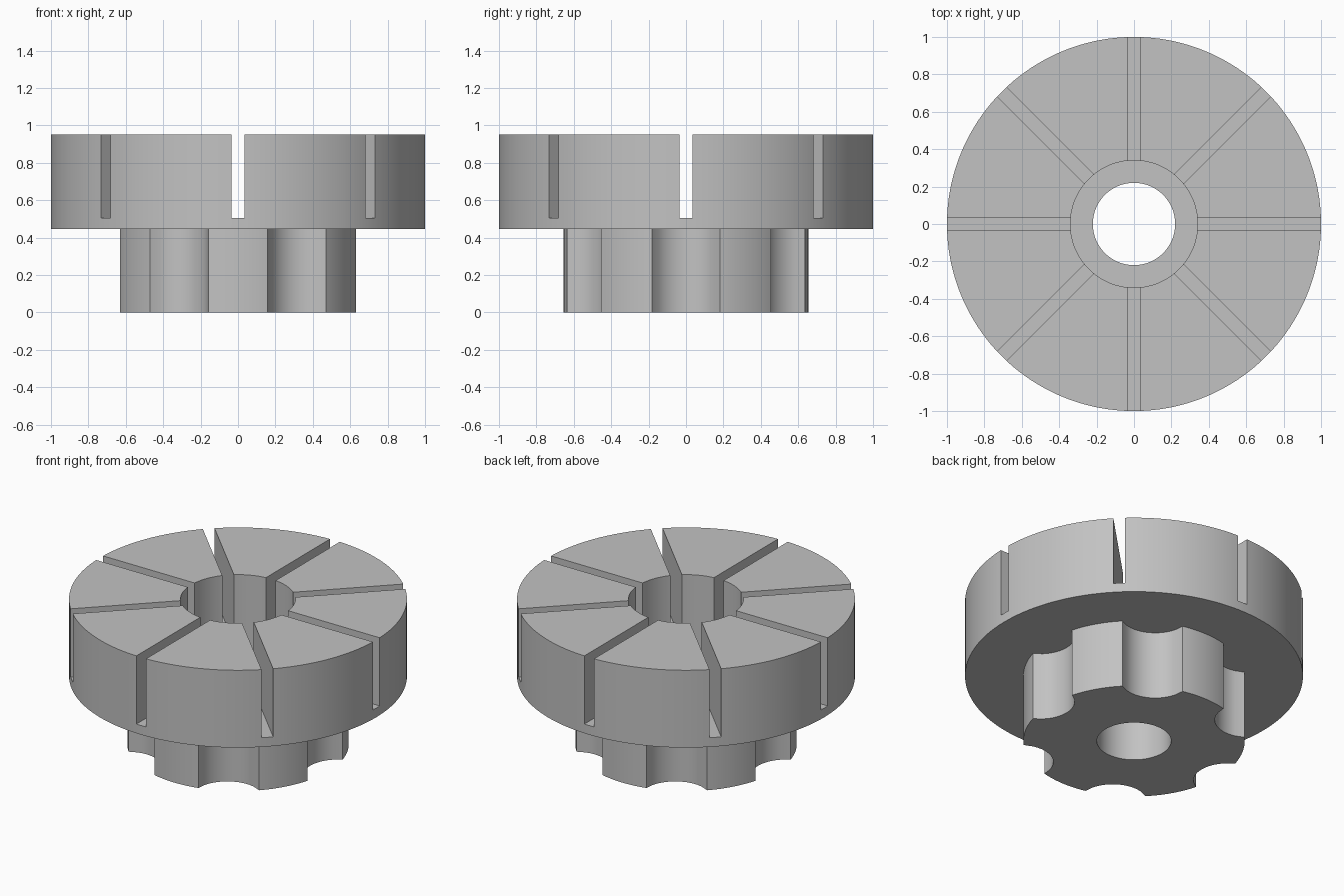
import bpy, bmesh
from math import sin, cos, sqrt, radians, pi

if "Cube" in bpy.data.objects:
    bpy.data.objects.remove(bpy.data.objects["Cube"], do_unlink=True)

STEP = 2                       # degrees between outline samples
HUB_TOP, SLOT_FLOOR, TOP = 0.445, 0.505, 0.95

grey = bpy.data.materials.new("plain_grey")
grey.use_nodes = True
grey.diffuse_color = (0.54, 0.54, 0.54, 1)
grey.node_tree.nodes["Principled BSDF"].inputs["Base Color"].default_value = (0.54, 0.54, 0.54, 1)


def pierced_solid(name, outer, bore, z0, z1):
    """Upright solid with outline radius outer(angle) and a round bore."""
    bm = bmesh.new()
    angles = range(0, 360, STEP)

    def loop(radius, z):
        return [bm.verts.new((radius(a) * cos(radians(a)), radius(a) * sin(radians(a)), z))
                for a in angles]

    inner = lambda a: bore
    loops = [loop(outer, z0), loop(outer, z1), loop(inner, z1), loop(inner, z0)]
    n = len(loops[0])
    for k in range(4):
        a, b = loops[k], loops[(k + 1) % 4]
        for i in range(n):
            j = (i + 1) % n
            bm.faces.new((a[i], a[j], b[j], b[i]))
    bmesh.ops.recalc_face_normals(bm, faces=bm.faces)
    mesh = bpy.data.meshes.new(name)
    bm.to_mesh(mesh)
    bm.free()
    mesh.materials.append(grey)
    obj = bpy.data.objects.new(name, mesh)
    bpy.context.collection.objects.link(obj)
    return obj


def activate(obj):
    bpy.ops.object.select_all(action='DESELECT')
    obj.select_set(True)
    bpy.context.view_layer.objects.active = obj


# Hub outline: round, with six scalloped notches
HUB_R, NOTCH_R, HALF_ANGLE = 0.655, 0.205, 16
half_chord = HUB_R * sin(radians(HALF_ANGLE))
notch_centre = HUB_R * cos(radians(HALF_ANGLE)) + sqrt(NOTCH_R ** 2 - half_chord ** 2)


def hub_radius(a):
    d = (a + 30) % 60 - 30     # angle from the nearest notch centre
    if abs(d) >= HALF_ANGLE:
        return HUB_R
    d = radians(d)
    return notch_centre * cos(d) - sqrt(NOTCH_R ** 2 - (notch_centre * sin(d)) ** 2)


hub = pierced_solid("scalloped_hub", hub_radius, 0.22, 0, HUB_TOP)
disc = pierced_solid("slotted_disc", lambda a: 1.0, 0.34, HUB_TOP, TOP)

# Radial slots: four bars across the disc cut eight slots
for k in range(4):
    bpy.ops.mesh.primitive_cube_add(size=1, location=(0, 0, SLOT_FLOOR + 0.5),
                                    rotation=(0, 0, k * pi / 4))
    bar = bpy.context.object
    bar.name = "slot_cutter"
    bar.scale = (2.4, 0.07, 1)
    bar.hide_render = True
    cut = disc.modifiers.new("slot", 'BOOLEAN')
    cut.operation = 'DIFFERENCE'
    cut.solver = 'EXACT'
    cut.object = bar
    activate(disc)
    bpy.ops.object.modifier_apply(modifier=cut.name)
    bpy.data.objects.remove(bar, do_unlink=True)

# Smooth the round walls, keep the edges crisp
for obj in (hub, disc):
    activate(obj)
    bpy.ops.object.shade_smooth_by_angle(angle=radians(30))
